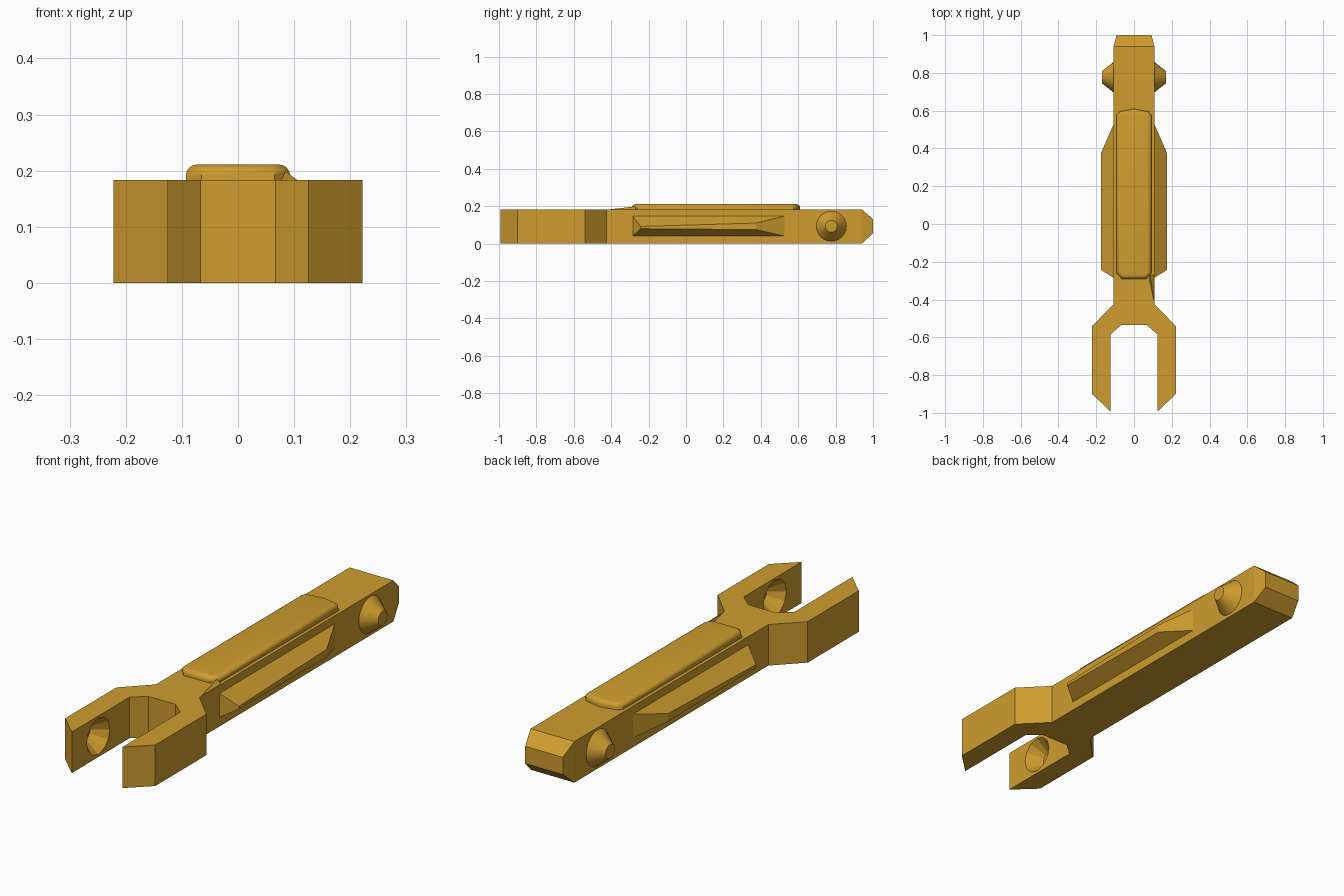
import bpy, bmesh, math
from mathutils import Matrix, Vector

if "Cube" in bpy.data.objects:
    bpy.data.objects.remove(bpy.data.objects["Cube"])

H = 0.183          # body thickness
ZC = 0.093         # height of the pivot axis

gold = bpy.data.materials.new("golden_yellow")
gold.diffuse_color = (0.62, 0.335, 0.028, 1)
gold.use_nodes = True
gold.node_tree.nodes["Principled BSDF"].inputs["Base Color"].default_value = gold.diffuse_color


def finish(bm, name):
    bmesh.ops.recalc_face_normals(bm, faces=bm.faces)
    me = bpy.data.meshes.new(name)
    bm.to_mesh(me)
    bm.free()
    ob = bpy.data.objects.new(name, me)
    bpy.context.collection.objects.link(ob)
    me.materials.append(gold)
    return ob


def smooth(ob, angle=35):
    bpy.ops.object.select_all(action='DESELECT')
    ob.select_set(True)
    bpy.context.view_layer.objects.active = ob
    bpy.ops.object.shade_smooth_by_angle(angle=math.radians(angle))


def prism(bm, outline, z0, z1):
    base = bm.faces.new([bm.verts.new((x, y, z0)) for x, y in outline])
    ext = bmesh.ops.extrude_face_region(bm, geom=[base])['geom']
    bmesh.ops.translate(bm, verts=[v for v in ext if isinstance(v, bmesh.types.BMVert)],
                        vec=(0, 0, z1 - z0))


def cone(name, x0, x1, y, r0, r1, segs):
    """Truncated cone lying along x, radius r0 at x0 and r1 at x1."""
    bm = bmesh.new()
    sgn = 1 if x1 > x0 else -1
    m = Matrix.Translation(((x0 + x1) / 2, y, ZC)) @ Matrix.Rotation(sgn * math.pi / 2, 4, 'Y')
    bmesh.ops.create_cone(bm, cap_ends=True, segments=segs, radius1=r0, radius2=r1,
                          depth=abs(x1 - x0), matrix=m)
    return finish(bm, name)


# Body: stem and fork from one mirrored outline
half = [(0.067, -0.535), (0.125, -0.585), (0.125, -0.992), (0.222, -0.9),
        (0.222, -0.54), (0.108, -0.425), (0.108, 0.94)]
bm = bmesh.new()
prism(bm, half + [(-x, y) for x, y in reversed(half)], 0, H)
# Chamfered tip
bm.normal_update()
end = max(bm.faces, key=lambda f: f.calc_center_median().y)
tip = bmesh.ops.extrude_face_region(bm, geom=[end])['geom']
bmesh.ops.delete(bm, geom=[end], context='FACES_ONLY')
for v in tip:
    if isinstance(v, bmesh.types.BMVert):
        v.co = Vector((v.co.x * 0.86, 1.0, ZC + (v.co.z - H / 2) * 0.42))
body = finish(bm, "link_body")

# Conical sockets on the inner faces of the fork
for s in (-1, 1):
    cutter = cone("socket_cutter", s * 0.1245, s * 0.188, -0.805, 0.081, 0.032, 12)
    cutter.hide_render = True
    mod = body.modifiers.new("socket", 'BOOLEAN')
    mod.object, mod.operation, mod.solver = cutter, 'DIFFERENCE', 'EXACT'
    bpy.context.view_layer.objects.active = body
    bpy.ops.object.modifier_apply(modifier=mod.name)
    bpy.data.objects.remove(cutter)

# Pivot pins near the tip
for s, side in ((-1, "left"), (1, "right")):
    smooth(cone("pivot_pin_" + side, s * 0.106, s * 0.17, 0.777, 0.082, 0.032, 24))

# Faceted side ribs
for s, side in ((-1, "left"), (1, "right")):
    bm = bmesh.new()
    inner = [(-0.285, 0.148), (0.53, 0.148), (0.53, 0.04), (-0.285, 0.04)]
    outer = [(-0.243, 0.092), (0.375, 0.11), (0.375, 0.075), (-0.243, 0.08)]
    a = [bm.verts.new((s * 0.107, y, z)) for y, z in inner]
    b = [bm.verts.new((s * 0.175, y, z)) for y, z in outer]
    bm.faces.new(a)
    bm.faces.new(b)
    for i in range(4):
        j = (i + 1) % 4
        bm.faces.new((a[i], a[j], b[j], b[i]))
    finish(bm, "side_rib_" + side)

# Raised pad on top, with rounded upper rim
pad_half = [(0.065, -0.29), (0.093, -0.26), (0.093, 0.575), (0.075, 0.595)]
bm = bmesh.new()
prism(bm, pad_half + [(0, 0.61)] + [(-x, y) for x, y in reversed(pad_half)], H - 0.005, 0.211)
rim = [e for e in bm.edges if all(v.co.z > 0.2 for v in e.verts)]
bmesh.ops.bevel(bm, geom=rim, offset=0.02, segments=4, profile=0.5, affect='EDGES')
smooth(finish(bm, "top_pad"), 40)

# Small wedge running from the pad down to the stem edge
bm = bmesh.new()
pts = [(0.106, -0.41, H), (0.107, -0.27, H - 0.002), (0.075, -0.27, H - 0.002), (0.085, -0.27, 0.199)]
w = [bm.verts.new(p) for p in pts]
for t in ((0, 1, 2), (0, 1, 3), (1, 2, 3), (0, 2, 3)):
    bm.faces.new([w[i] for i in t])
finish(bm, "pad_wedge")
